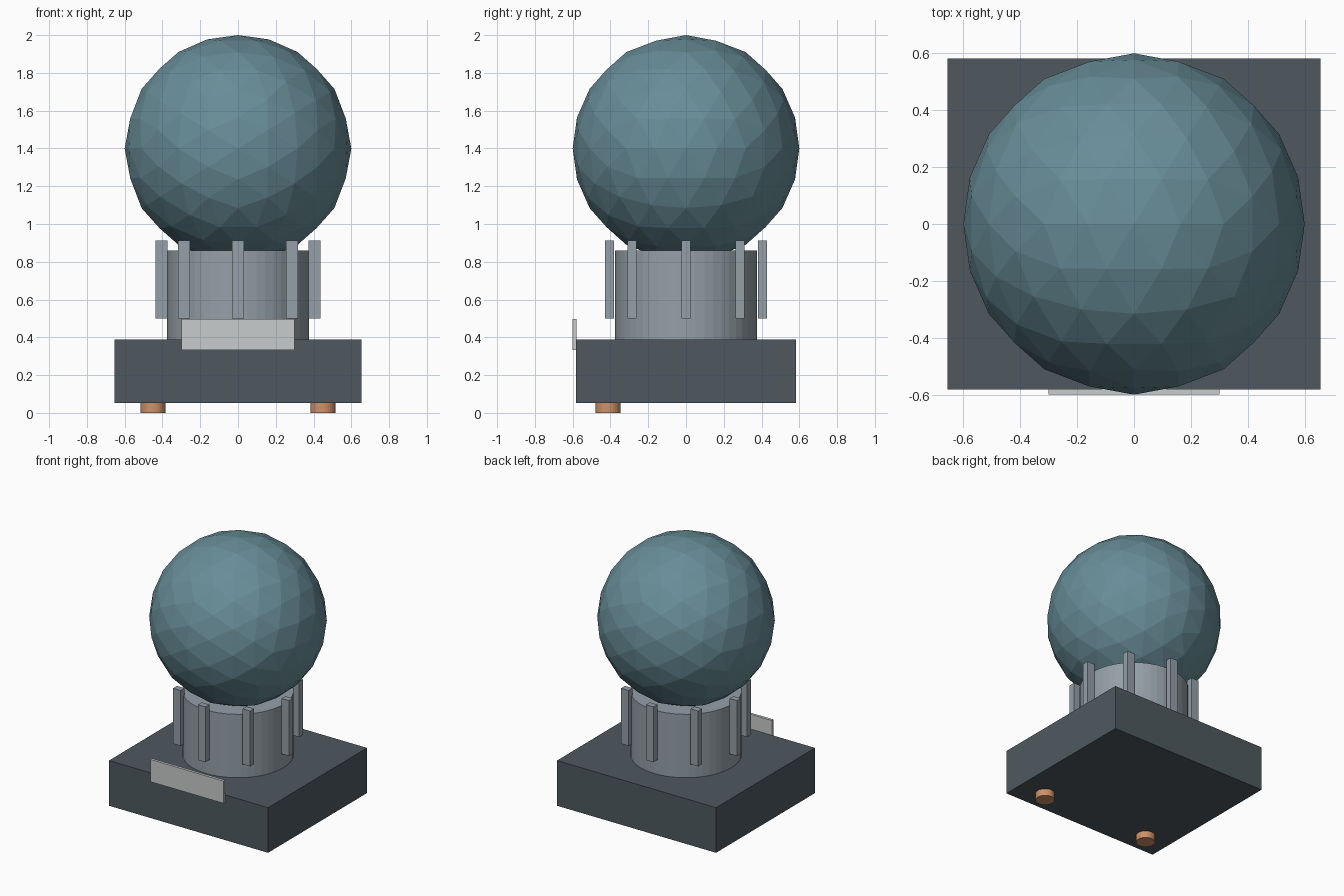
import bpy, bmesh, math
from mathutils import Vector

if "Cube" in bpy.data.objects:
    bpy.data.objects.remove(bpy.data.objects["Cube"])


def material(name, r, g, b):
    # sRGB 0-255 to linear
    lin = [(c / 255 / 12.92) if c < 10 else ((c / 255 + 0.055) / 1.055) ** 2.4 for c in (r, g, b)]
    m = bpy.data.materials.new(name)
    m.diffuse_color = (*lin, 1)
    m.use_nodes = True
    m.node_tree.nodes["Principled BSDF"].inputs["Base Color"].default_value = m.diffuse_color
    return m


teal = material("dusty_teal", 104, 141, 152)
slate = material("dark_slate", 78, 89, 96)
steel = material("steel_grey", 148, 160, 167)
pale = material("pale_grey", 200, 204, 204)
copper = material("copper", 205, 145, 104)


def finish(name, bm, mat):
    bmesh.ops.recalc_face_normals(bm, faces=bm.faces[:])
    me = bpy.data.meshes.new(name)
    bm.to_mesh(me)
    bm.free()
    me.materials.append(mat)
    ob = bpy.data.objects.new(name, me)
    bpy.context.collection.objects.link(ob)
    return ob


def box(name, centre, size, mat):
    bm = bmesh.new()
    bmesh.ops.create_cube(bm, size=1)
    for v in bm.verts:
        v.co = Vector(a * s + c for a, s, c in zip(v.co, size, centre))
    return finish(name, bm, mat)


def cylinder(name, x, y, z0, z1, r, sides, mat):
    bm = bmesh.new()
    bmesh.ops.create_cone(bm, cap_ends=True, segments=sides, radius1=r, radius2=r, depth=z1 - z0)
    bmesh.ops.translate(bm, verts=bm.verts[:], vec=(x, y, (z0 + z1) / 2))
    return finish(name, bm, mat)


# Faceted ball: icosahedron with an edge over each axis, split twice
bm = bmesh.new()
t = (1 + 5 ** 0.5) / 2
for a in (-1, 1):
    for b in (-t, t):
        for co in ((a, 0, b), (b, a, 0), (0, b, a)):
            bm.verts.new(co)
bmesh.ops.convex_hull(bm, input=bm.verts[:])
for _ in range(2):
    bmesh.ops.subdivide_edges(bm, edges=bm.edges[:], cuts=1, use_grid_fill=True)
    for v in bm.verts:
        v.co.normalize()
for v in bm.verts:
    v.co = v.co * 0.6 + Vector((0, 0, 1.4))
finish("ball", bm, teal)

# Base block, collar and front plate
box("base", (0, 0, 0.22), (1.31, 1.164, 0.336), slate)
cylinder("collar", 0, 0, 0.38, 0.86, 0.375, 48, steel)
box("front_plate", (0, -0.59, 0.415), (0.6, 0.02, 0.166), pale)

# Ring of upright posts, all square to the base
for i in range(8):
    a = i * math.pi / 4
    box(f"post_{i + 1}", (0.405 * math.cos(a), 0.405 * math.sin(a), 0.706), (0.062, 0.046, 0.412), steel)

# Two front feet
for side, x in (("left", -0.45), ("right", 0.45)):
    cylinder(f"foot_{side}", x, -0.413, 0, 0.06, 0.066, 32, copper)
